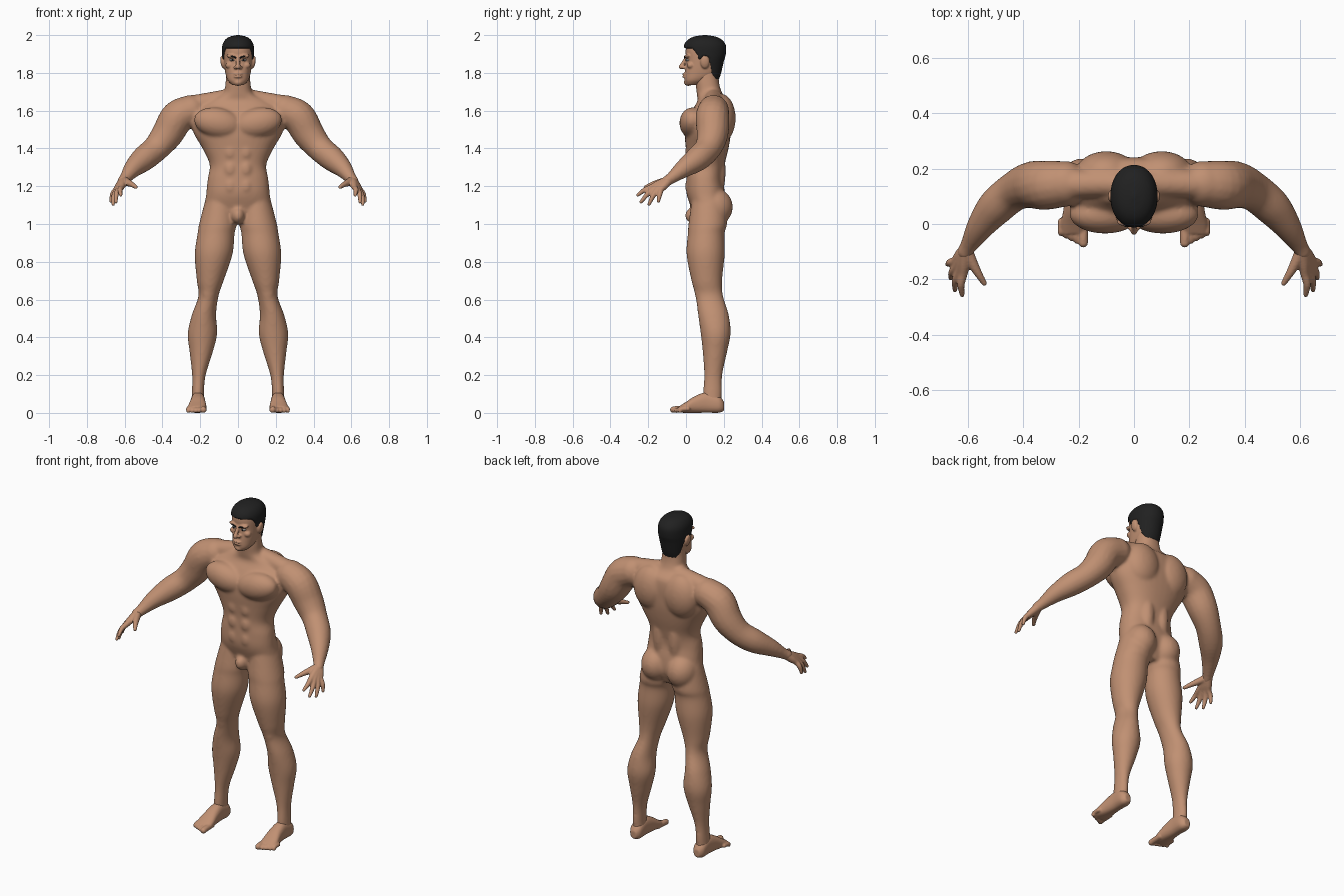
import bpy, bmesh, math
from mathutils import Vector, Matrix

cube = bpy.data.objects.get("Cube")
if cube:
    bpy.data.objects.remove(cube, do_unlink=True)


def material(name, color):
    mat = bpy.data.materials.new(name)
    mat.use_nodes = True
    mat.diffuse_color = (*color, 1)
    bsdf = next(n for n in mat.node_tree.nodes if n.type == 'BSDF_PRINCIPLED')
    bsdf.inputs["Base Color"].default_value = (*color, 1)
    return mat


SKIN = material("skin", (.53, .28, .17))
HAIR = material("black hair", (.015, .015, .015))
WHITE = material("eye white", (.6, .55, .5))


def smooth_rows(rows, steps=5):
    """Catmull-Rom interpolation through rows of numbers."""
    out = []
    for i in range(len(rows) - 1):
        a, b = rows[max(i - 1, 0)], rows[i]
        c, d = rows[i + 1], rows[min(i + 2, len(rows) - 1)]
        for k in range(steps):
            t = k / steps
            out.append([q + t * ((r - p) + t * ((2 * p - 5 * q + 4 * r - s)
                        + t * (3 * q - p - 3 * r + s))) / 2
                        for p, q, r, s in zip(a, b, c, d)])
    return out + [list(rows[-1])]


def skin_rings(bm, rings):
    """Bridge rings of points and close both ends."""
    loops = [[bm.verts.new(p) for p in ring] for ring in rings]
    n = len(loops[0])
    for a, b in zip(loops, loops[1:]):
        for i in range(n):
            j = (i + 1) % n
            bm.faces.new((a[i], a[j], b[j], b[i]))
    bm.faces.new(loops[0][::-1])
    bm.faces.new(loops[-1])


def oval(ru, rv, power=2, n=40):
    for i in range(n):
        c, s = math.cos(math.tau * i / n), math.sin(math.tau * i / n)
        yield (ru * math.copysign(abs(c) ** (2 / power), c),
               rv * math.copysign(abs(s) ** (2 / power), s))


def column(bm, rows, power=2):
    """Upright loft; rows are z, centre x, centre y, radius x, radius y."""
    skin_rings(bm, [[(x + u, y + v, z) for u, v in oval(rx, ry, power)]
                    for z, x, y, rx, ry in smooth_rows(rows)])


def tube(bm, rows):
    """Round loft along a path; rows are x, y, z, radius."""
    path = smooth_rows(rows)
    pts = [Vector(p[:3]) for p in path]
    rings = []
    for i, p in enumerate(pts):
        d = (pts[min(i + 1, len(pts) - 1)] - pts[max(i - 1, 0)]).normalized()
        u = d.cross(Vector((0, -.6, 1))).normalized()
        v = d.cross(u)
        rings.append([p + u * a + v * b for a, b in oval(path[i][3], path[i][3], n=16)])
    skin_rings(bm, rings)
    for p in (rows[0], rows[-1]):
        ball(bm, p[:3], [p[3]] * 3)


def ball(bm, centre, radii, tilt=0):
    m = Matrix.Translation(centre) @ Matrix.Rotation(tilt, 4, 'Y') @ Matrix.Diagonal((*radii, 1))
    bmesh.ops.create_uvsphere(bm, u_segments=24, v_segments=16, radius=1, matrix=m)


def finish(name, bm, mat, mirror=True, voxel=0, passes=0):
    bmesh.ops.recalc_face_normals(bm, faces=bm.faces)
    for f in bm.faces:
        f.smooth = True
    mesh = bpy.data.meshes.new(name)
    bm.to_mesh(mesh)
    bm.free()
    mesh.materials.append(mat)
    ob = bpy.data.objects.new(name, mesh)
    bpy.context.collection.objects.link(ob)
    if mirror:
        ob.modifiers.new("mirror", 'MIRROR').use_mirror_merge = False
    if voxel:
        fuse = ob.modifiers.new("fuse", 'REMESH')
        fuse.mode, fuse.voxel_size, fuse.use_smooth_shade = 'VOXEL', voxel, True
        soften = ob.modifiers.new("soften", 'SMOOTH')
        soften.factor, soften.iterations = .5, passes
    return ob


# Torso and neck
body = bmesh.new()
column(body, [(1.0, 0, .12, .09, .06), (1.08, 0, .12, .17, .09),
              (1.16, 0, .105, .168, .102), (1.24, 0, .098, .16, .096),
              (1.315, 0, .105, .15, .1), (1.4, 0, .112, .188, .113),
              (1.475, 0, .115, .232, .122), (1.54, 0, .12, .25, .12),
              (1.6, 0, .135, .24, .105), (1.65, 0, .145, .17, .085),
              (1.69, 0, .125, .082, .068), (1.75, 0, .113, .066, .062),
              (1.82, 0, .113, .062, .06)], 2.3)

# Torso muscles: chest, upper back, spine columns, buttocks, abdomen
ball(body, (.105, .035, 1.535), (.13, .07, .08), -.2)
ball(body, (.1, .185, 1.56), (.11, .078, .13))
ball(body, (.05, .16, 1.28), (.045, .05, .16))
ball(body, (.085, .15, 1.09), (.088, .098, .1))
for z in (1.2, 1.29, 1.38):
    ball(body, (.04, .035, z), (.042, .04, .055))
ball(body, (0, .045, 1.045), (.036, .05, .045))
tube(body, [(.03, .145, 1.675, .045), (.15, .145, 1.648, .05), (.28, .14, 1.62, .055)])

# Arms
tube(body, [(.25, .145, 1.6, .083), (.32, .14, 1.565, .09), (.375, .14, 1.475, .084),
            (.435, .115, 1.4, .071), (.5, .06, 1.345, .067), (.555, -.01, 1.295, .05),
            (.595, -.075, 1.245, .032), (.61, -.1, 1.228, .029)])

# Legs and kneecaps
column(body, [(1.12, .095, .12, .08, .09), (1.0, .107, .115, .099, .102),
              (.95, .116, .107, .098, .097), (.84, .129, .104, .1, .101),
              (.7, .147, .11, .071, .081), (.62, .156, .123, .053, .073),
              (.52, .18, .145, .064, .081), (.42, .188, .157, .078, .079),
              (.32, .195, .153, .061, .064), (.2, .207, .144, .036, .048),
              (.11, .212, .14, .032, .05), (.05, .212, .14, .034, .048)])
ball(body, (.157, .077, .64), (.036, .032, .05))
finish("body", body, SKIN, voxel=.009, passes=7)

# Hands: each finger runs from the wrist over its knuckle to the tip
hands = bmesh.new()
wrist = Vector((.604, -.088, 1.235))
fingers = [((.617, -.182, 1.195), (.62, -.256, 1.153)),
           ((.63, -.17, 1.187), (.646, -.238, 1.117)),
           ((.64, -.152, 1.182), (.661, -.196, 1.104)),
           ((.645, -.132, 1.182), (.672, -.146, 1.12))]
for knuckle, tip in fingers:
    knuckle, tip = Vector(knuckle), Vector(tip)
    middle = knuckle.lerp(tip, .5) + Vector((.006, 0, .006))
    start = wrist.lerp(knuckle, .15)
    tube(hands, [(*start, .024), (*wrist.lerp(knuckle, .6), .021),
                 (*knuckle, .016), (*middle, .0135), (*tip, .009)])
tube(hands, [(.602, -.1, 1.23, .022), (.578, -.15, 1.217, .018),
             (.56, -.182, 1.208, .014), (.54, -.214, 1.195, .01)])
finish("hands", hands, SKIN, voxel=.005, passes=2)

# Feet: a loft from heel to ball, then five toes
feet = bmesh.new()
foot_rows = [(.202, .212, .035, .018, .022), (.175, .212, .045, .036, .044),
             (.11, .212, .055, .037, .054), (.05, .213, .045, .042, .045),
             (0, .216, .029, .049, .029), (-.035, .218, .019, .046, .017)]
skin_rings(feet, [[(x + u, y, z + v) for u, v in oval(rx, rz, 2.4)]
                  for y, x, z, rx, rz in smooth_rows(foot_rows)])
for i in range(5):
    r = .012 if i else .017
    x, reach = .183 + i * .019 + (.004 if i else 0), -.068 + .009 * i
    tube(feet, [(x, .01, .022, r), (x, (reach - .02) / 2, .02, r), (x, reach, r, r)])
finish("feet", feet, SKIN, voxel=.005, passes=2)

# Head with brow, cheeks, nose, lips, chin and ears
head = bmesh.new()
column(head, [(1.735, 0, .035, .03, .035), (1.76, 0, .054, .054, .062),
              (1.8, 0, .085, .067, .092), (1.86, 0, .098, .075, .097),
              (1.92, 0, .1, .077, .102), (1.96, 0, .1, .068, .09),
              (1.985, 0, .1, .04, .055)], 2.3)
ball(head, (.03, .008, 1.888), (.032, .016, .011), -.1)
ball(head, (.045, .025, 1.84), (.022, .02, .018))
tube(head, [(0, .003, 1.882, .01), (0, -.013, 1.855, .01), (0, -.026, 1.832, .013)])
ball(head, (.013, -.01, 1.829), (.011, .014, .009))
for z in (1.793, 1.78):
    ball(head, (0, -.002, z), (.026, .018, .007))
ball(head, (0, .012, 1.75), (.026, .023, .019))
ball(head, (.081, .1, 1.857), (.012, .024, .034), .15)
finish("head", head, SKIN, voxel=.0045, passes=2)

# Eyes, irises and eyebrows
eyes = bmesh.new()
ball(eyes, (.03, .012, 1.868), (.015, .013, .007))
finish("eyes", eyes, WHITE)
irises = bmesh.new()
ball(irises, (.029, .0, 1.868), (.005, .004, .005))
finish("irises", irises, HAIR)
brows = bmesh.new()
tube(brows, [(.013, -.006, 1.881, .004), (.032, -.006, 1.888, .004), (.053, .008, 1.888, .003)])
finish("eyebrows", brows, HAIR)

# Hair: a cap that sinks into the head below the hairline
HAIRLINE = [(-.1, 1.938), (.03, 1.93), (.055, 1.9), (.065, 1.872), (.08, 1.872),
            (.088, 1.892), (.12, 1.885), (.14, 1.8), (.16, 1.762), (.3, 1.755)]


def hairline(y):
    for (ya, za), (yb, zb) in zip(HAIRLINE, HAIRLINE[1:]):
        if y <= yb:
            return za + (zb - za) * (y - ya) / (yb - ya)
    return HAIRLINE[-1][1]


hair = bmesh.new()
cap = [(1.73, .115, .058, .052), (1.76, .113, .064, .06), (1.8, .11, .07, .076),
       (1.86, .1, .082, .1), (1.9, .1, .085, .111), (1.945, .1, .083, .111),
       (1.975, .1, .068, .09), (1.992, .1, .042, .057), (2.0, .1, .006, .008)]
skin_rings(hair, [[(u, y + v, z) for u, v in oval(rx, ry, 2.1, 96)]
                  for z, y, rx, ry in smooth_rows(cap, 9)])
for v in hair.verts:
    sink = min(max((hairline(v.co.y) - v.co.z) * 1.5 + .006, 0), .028)
    out = Vector((v.co.x, v.co.y - .1, 0))
    if out.length > .03:
        v.co -= out.normalized() * sink
finish("hair", hair, HAIR, mirror=False)
